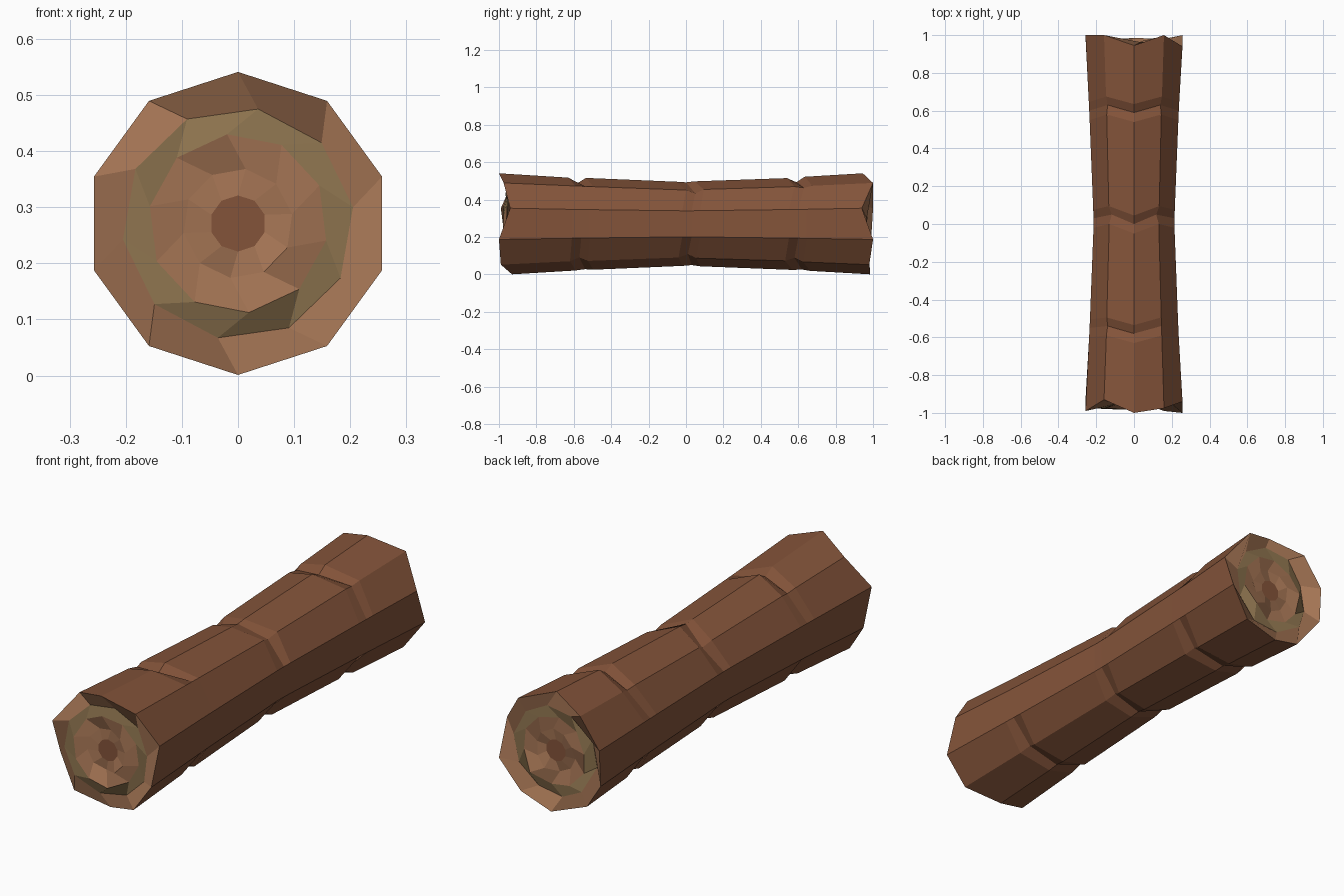
import bpy, math, random

if "Cube" in bpy.data.objects:
    bpy.data.objects.remove(bpy.data.objects["Cube"])

random.seed(4)
N, CZ = 10, 0.271


def material(name, rgb):
    m = bpy.data.materials.new(name)
    m.diffuse_color = (*rgb, 1)
    m.use_nodes = True
    m.node_tree.nodes["Principled BSDF"].inputs["Base Color"].default_value = m.diffuse_color
    return m


BARK = material("bark", (0.23, 0.088, 0.042))
WOOD = material("pale_wood", (0.37, 0.175, 0.088))
RING = material("growth_ring", (0.27, 0.175, 0.078))


def ring_point(k, r, y, twist=0):
    a = math.radians(90 - 36 * k + twist)
    return (r * math.cos(a), y, CZ + r * math.sin(a))


def loft(name, rings, mats, band_mats, cap=None, flip=False):
    """Skin consecutive ten-sided rings; optionally close the last one."""
    verts = [p for ring in rings for p in ring]
    faces, idx = [], []
    for i in range(len(rings) - 1):
        for k in range(N):
            a, b = i * N + k, i * N + (k + 1) % N
            faces.append((a, b, b + N, a + N))
            idx.append(band_mats[i])
    if cap is not None:
        faces.append(tuple((len(rings) - 1) * N + k for k in range(N)))
        idx.append(cap)
    if flip:
        faces = [f[::-1] for f in faces]
    me = bpy.data.meshes.new(name)
    me.from_pydata(verts, [], faces)
    for m in mats:
        me.materials.append(m)
    me.polygons.foreach_set("material_index", idx)
    me.update()
    ob = bpy.data.objects.new(name, me)
    bpy.context.collection.objects.link(ob)
    return ob


# Ragged ends, clockwise from the top corner
front_y = [-1, -.975, -.94, -1, -.99, -.93, -.97, -.93, -.99, -.93]
back_y = [.945, 1, .94, 1, .98, .985, .95, .99, 1, 1]
front_rim = [ring_point(k, 0.27, front_y[k]) for k in range(N)]
back_rim = [ring_point(k, 0.27, back_y[k]) for k in range(N)]

# Bark: waisted trunk with three rows of small cracks
# each row: centre y, per-corner crack depth, per-corner shift along y
cracks = [
    (-.56, [.03, 0, 0, 0, .025, .005, .02, 0, 0, .01], [-.02, .02, 0, 0, -.01, .02, 0, 0, .01, .02]),
    (.03, [.004, .025, 0, 0, .025, .005, .02, 0, 0, .025], [-.03, .02, 0, 0, -.02, 0, .01, 0, 0, .02]),
    (.60, [.027, .012, 0, 0, .025, .005, .02, 0, 0, .012], [-.01, .03, 0, 0, -.02, .02, 0, 0, 0, .03]),
]


def trunk_radius(y):
    return 0.225 + 0.045 * abs(y) ** 1.2


rings = [front_rim]
for cy, depth, shift in cracks:
    for dy, cut in ((-.05, .1), (0, 1), (.045, 0)):
        rings.append([ring_point(k, trunk_radius(cy + dy) - cut * depth[k], cy + dy + shift[k])
                      for k in range(N)])
rings.append(back_rim)
loft("bark", rings, [BARK], [0] * (len(rings) - 1))

# Sawn ends: twisted rings of rough wood around a dark core
for name, rim, s in (("front_end", front_rim, -1), ("back_end", back_rim, 1)):
    rings = [rim]
    for r, y, twist, jitter in ((.207, .962, -10, .022), (.16, .965, 7, .02),
                                (.098, .955, -8, .018), (.05, .95, 0, 0)):
        rings.append([ring_point(k, r, s * (y + random.uniform(-jitter, jitter)), twist)
                      for k in range(N)])
    loft(name, rings, [WOOD, RING, BARK], [0, 1, 0, 0], cap=2, flip=s < 0)

# Consistent outward faces
import bmesh
for ob in bpy.data.objects:
    bm = bmesh.new()
    bm.from_mesh(ob.data)
    bm.normal_update()
    for f in bm.faces:
        c = f.calc_center_median()
        out = (c.x * f.normal.x + (c.z - CZ) * f.normal.z) if ob.name == "bark" else c.y * f.normal.y
        if out < 0:
            f.normal_flip()
    bm.to_mesh(ob.data)
    bm.free()
